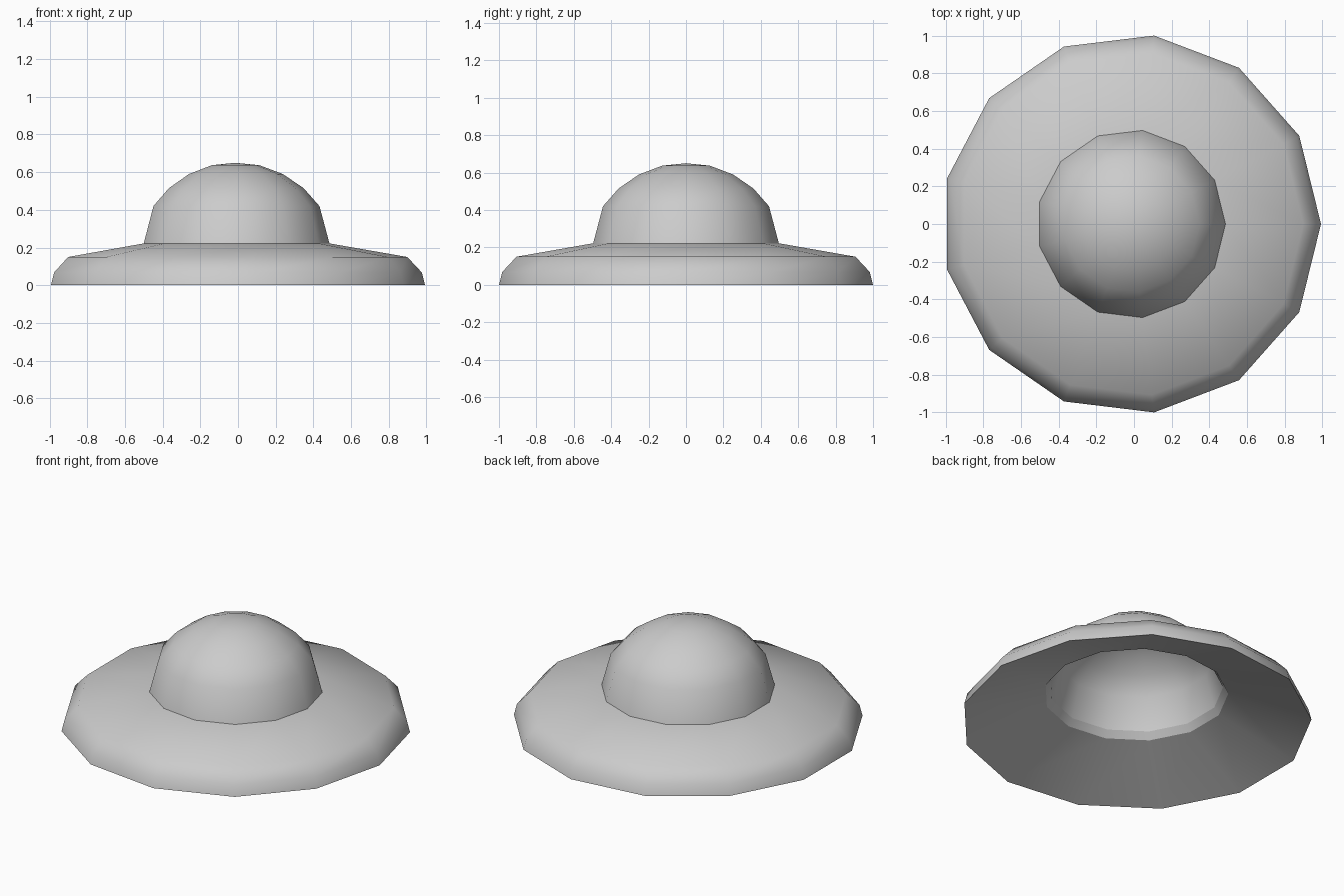
import bpy, bmesh, math

if "Cube" in bpy.data.objects:
    bpy.data.objects.remove(bpy.data.objects["Cube"])

SIDES = 13
CX = -0.0147   # odd side count: shift so the bounds are centred on x


def lathe(name, profile, angle):
    """Revolve (radius, z) points, listed from bottom/inside out, into an open shell."""
    bm = bmesh.new()
    rings = []
    for r, z in profile:
        if r == 0:
            rings.append([bm.verts.new((CX, 0, z))] * SIDES)
        else:
            rings.append([bm.verts.new((CX + r * math.cos(2 * math.pi * i / SIDES),
                                        r * math.sin(2 * math.pi * i / SIDES), z))
                          for i in range(SIDES)])
    for a, b in zip(rings, rings[1:]):
        for i in range(SIDES):
            j = (i + 1) % SIDES
            quad = [a[i], a[j], b[j], b[i]]
            bm.faces.new(list(dict.fromkeys(quad)))
    mesh = bpy.data.meshes.new(name)
    bm.to_mesh(mesh)
    bm.free()
    obj = bpy.data.objects.new(name, mesh)
    bpy.context.collection.objects.link(obj)
    bpy.ops.object.select_all(action='DESELECT')
    obj.select_set(True)
    bpy.context.view_layer.objects.active = obj
    bpy.ops.object.shade_smooth_by_angle(angle=math.radians(angle))
    return obj


# Brim: hollow underside, rounded outer edge, gently sloped top
lathe("brim", [(0.53, 0.18), (1.007, 0), (0.99, 0.068), (0.913, 0.15), (0.5, 0.222)], 50)

# Narrow lip under the opening, joining brim and dome
lathe("inner_lip", [(0.5, 0.222), (0.53, 0.18)], 50)

# Hollow dome, single walled
lathe("dome", [(0.5, 0.222), (0.447, 0.42), (0.363, 0.515), (0.253, 0.59),
               (0.128, 0.637), (0, 0.65)], 50)
